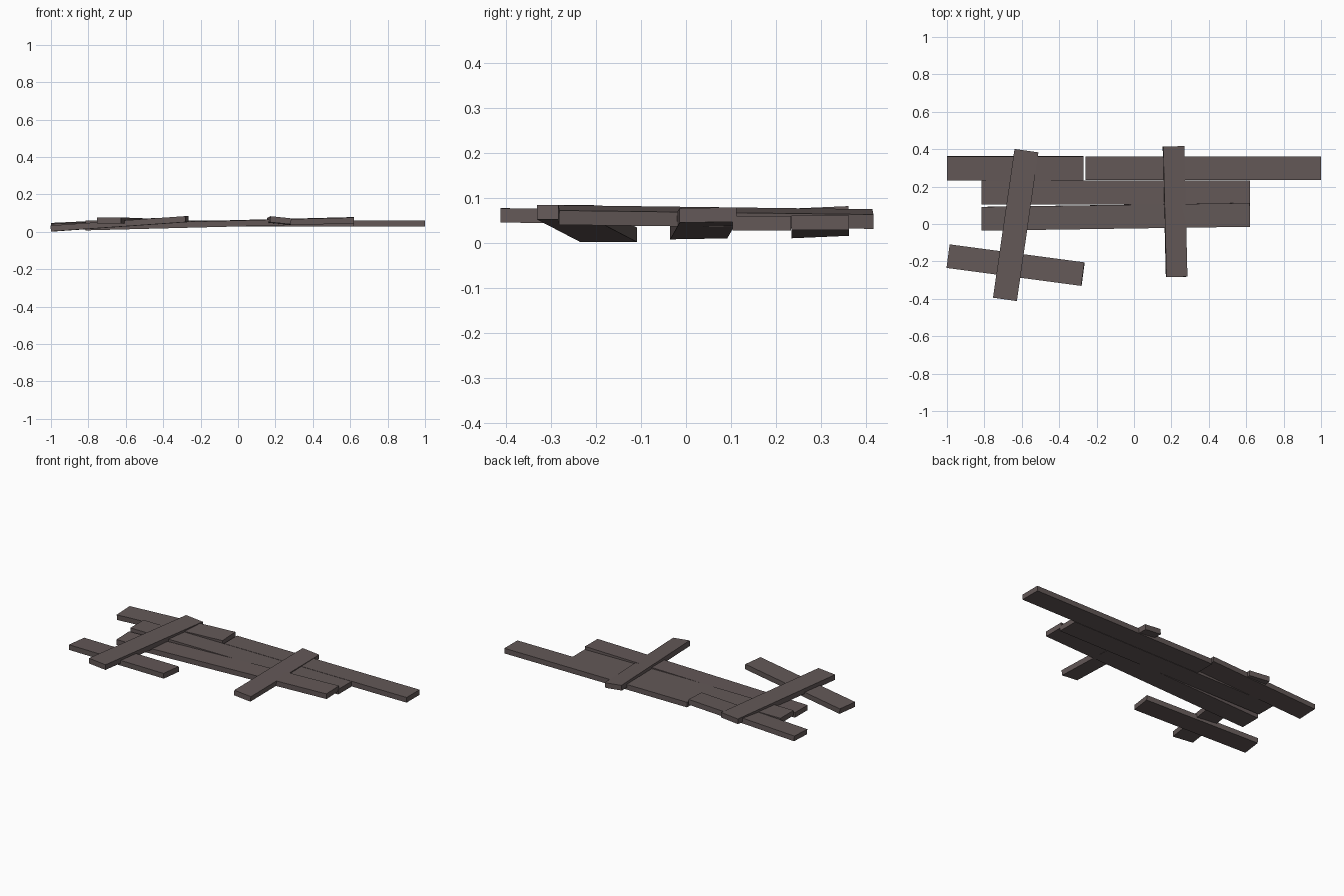
import bpy
import bmesh
import math
from mathutils import Matrix, Vector

default = bpy.data.objects.get("Cube")
if default:
    bpy.data.objects.remove(default)

# One weathered wood colour
wood = bpy.data.materials.new("dark_grey_brown_wood")
colour = (0.125, 0.098, 0.096, 1)
wood.use_nodes = True
wood.diffuse_color = colour
wood.node_tree.nodes["Principled BSDF"].inputs["Base Color"].default_value = colour

THICKNESS = 0.032


def plank(name, start, end, width, roll=0):
    """Straight board between two end centres, rolled about its length."""
    a, b = Vector(start), Vector(end)
    along = (b - a).normalized()
    side = Vector((0, 0, 1)).cross(along).normalized()
    up = along.cross(side)
    frame = Matrix((along, side, up)).transposed().to_4x4()
    bm = bmesh.new()
    bmesh.ops.create_cube(bm, size=1)
    bmesh.ops.transform(
        bm,
        verts=bm.verts,
        matrix=Matrix.Translation((a + b) / 2) @ frame
        @ Matrix.Rotation(math.radians(roll), 4, "X")
        @ Matrix.Diagonal(((b - a).length, width, THICKNESS, 1)),
    )
    mesh = bpy.data.meshes.new(name)
    bm.to_mesh(mesh)
    bm.free()
    mesh.materials.append(wood)
    obj = bpy.data.objects.new(name, mesh)
    bpy.context.collection.objects.link(obj)


# Long boards lying side by side
plank("back_right_plank", (-0.26, 0.298, 0.045), (1, 0.298, 0.045), 0.128)
plank("back_left_plank", (-1, 0.298, 0.029), (-0.27, 0.298, 0.063), 0.128, 2.5)
plank("middle_plank", (-0.815, 0.168, 0.044), (0.62, 0.168, 0.044), 0.13)
plank("front_plank", (-0.815, 0.028, 0.025), (0.62, 0.049, 0.062), 0.127, 1)

# Loose short board at the front
plank("loose_plank", (-0.993, -0.172, 0.018), (-0.273, -0.268, 0.068), 0.127)

# Cross boards on top
plank("left_cross_plank", (-0.69, -0.403, 0.061), (-0.575, 0.392, 0.057), 0.129)
plank("right_cross_plank", (0.228, -0.283, 0.062), (0.211, 0.415, 0.053), 0.113, 6)
